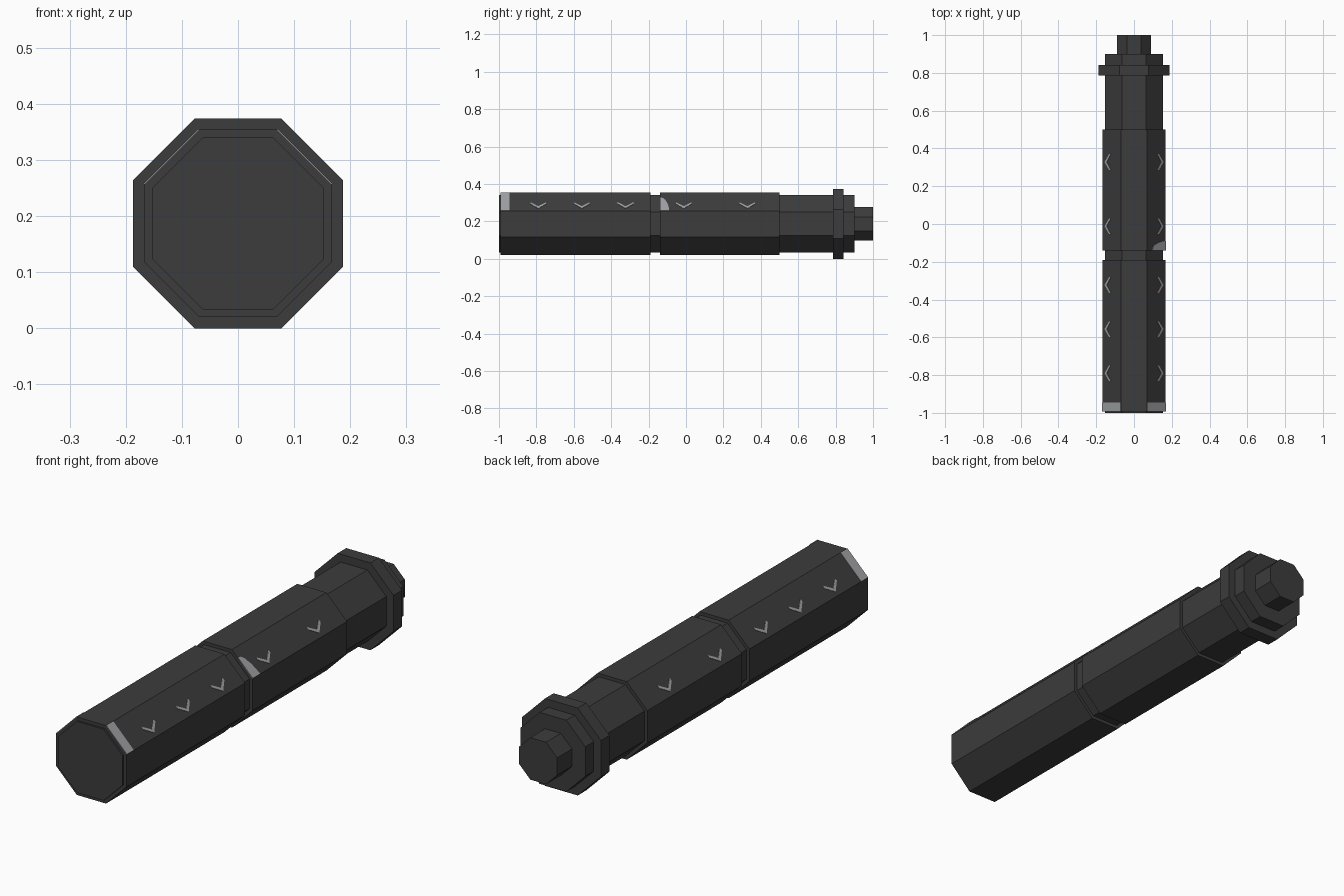
import bpy, bmesh, math
from mathutils import Vector

if "Cube" in bpy.data.objects:
    bpy.data.objects.remove(bpy.data.objects["Cube"])

AXIS_Z = 0.187        # height of the long axis
BODY = 0.167          # apothem of the main octagon
SLIM = 0.153          # apothem of the recessed sections
HALF_EDGE = BODY * math.tan(math.pi / 8)


def material(name, value):
    m = bpy.data.materials.new(name)
    m.diffuse_color = (*value, 1)
    m.use_nodes = True
    m.node_tree.nodes["Principled BSDF"].inputs["Base Color"].default_value = m.diffuse_color
    return m


dark = material("dark grey", (0.045, 0.045, 0.045))
light = material("light grey", (0.35, 0.355, 0.37))


def finish(name, bm, mat):
    bmesh.ops.recalc_face_normals(bm, faces=bm.faces)
    me = bpy.data.meshes.new(name)
    bm.to_mesh(me)
    bm.free()
    me.materials.append(mat)
    ob = bpy.data.objects.new(name, me)
    bpy.context.collection.objects.link(ob)
    return ob


def prism(name, apothem, y0, y1):
    """Octagonal prism along y with a flat side on top."""
    bm = bmesh.new()
    r = apothem / math.cos(math.pi / 8)
    ring = []
    for i in range(8):
        a = math.pi / 8 + i * math.pi / 4
        ring.append(bm.verts.new((r * math.cos(a), y0, AXIS_Z + r * math.sin(a))))
    face = bm.faces.new(ring)
    ext = bmesh.ops.extrude_face_region(bm, geom=[face])
    moved = [v for v in ext["geom"] if isinstance(v, bmesh.types.BMVert)]
    bmesh.ops.translate(bm, verts=moved, vec=(0, y1 - y0, 0))
    return finish(name, bm, dark)


def plate(name, outline, side, thick=0.002):
    """Thin plate on an upper slanted side; outline is (y, distance down slope)."""
    k = math.sqrt(0.5)
    normal = Vector((side * k, 0, k))
    down = Vector((side * k, 0, -k))
    origin = Vector((0, 0, AXIS_Z)) + normal * (BODY - 0.001)
    bm = bmesh.new()
    face = bm.faces.new([bm.verts.new(origin + down * s + Vector((0, y, 0)))
                         for y, s in outline])
    ext = bmesh.ops.extrude_face_region(bm, geom=[face])
    moved = [v for v in ext["geom"] if isinstance(v, bmesh.types.BMVert)]
    bmesh.ops.translate(bm, verts=moved, vec=normal * (thick + 0.001))
    return finish(name, bm, light)


# Stepped octagonal body
for name, apothem, y0, y1 in [
    ("front_cap", SLIM, -1.0, -0.992),
    ("front_body", BODY, -0.992, -0.19),
    ("groove", SLIM, -0.19, -0.14),
    ("rear_body", BODY, -0.14, 0.5),
    ("neck", SLIM, 0.5, 0.785),
    ("collar", 0.187, 0.785, 0.843),
    ("rear_step", SLIM, 0.843, 0.9),
    ("tip", 0.09, 0.9, 1.0),
]:
    prism(name, apothem, y0, y1)

# Light markings on both upper slanted sides
for side, label in ((1, "right"), (-1, "left")):
    h = HALF_EDGE
    plate(f"front_band_{label}",
          [(-0.992, -h), (-0.945, -h), (-0.945, h), (-0.992, h)], side)
    for i, y in enumerate((-0.79, -0.557, -0.323, -0.012, 0.328)):
        plate(f"chevron_{label}_{i + 1}",
              [(y - 0.042, 0.005), (y, 0.036), (y + 0.042, 0.005),
               (y + 0.042, 0.018), (y, 0.052), (y - 0.042, 0.018)], side)

# Rounded patch behind the groove, right side only
plate("rounded_patch",
      [(-0.14, HALF_EDGE), (-0.14, -0.03), (-0.123, -0.027), (-0.11, -0.012),
       (-0.099, 0.015), (-0.093, 0.04), (-0.09, HALF_EDGE)], 1)
